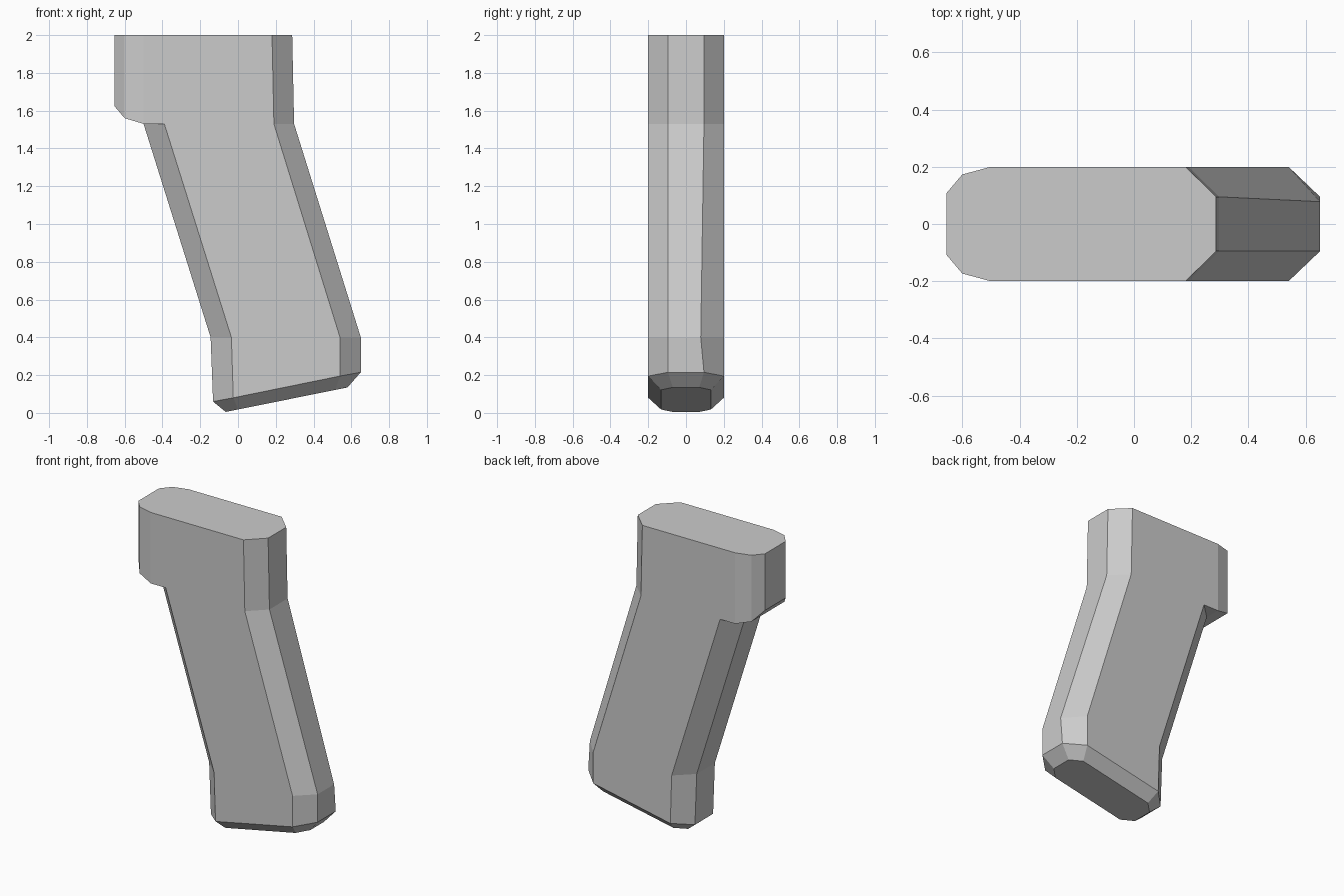
import bpy
import bmesh

cube = bpy.data.objects.get("Cube")
if cube:
    bpy.data.objects.remove(cube, do_unlink=True)

# Single flat grey
grey = bpy.data.materials.new("grey")
grey.use_nodes = True
colour = (0.6, 0.6, 0.6, 1)
grey.diffuse_color = colour
grey.node_tree.nodes["Principled BSDF"].inputs["Base Color"].default_value = colour

bm = bmesh.new()
W = 0.2    # half thickness
E = 0.095  # half width of the end flats


def ring(half):
    """Closed loop of vertices from one half outline, mirrored in y."""
    near = [bm.verts.new((x, -y, z)) for x, y, z in half]
    far = [bm.verts.new((x, y, z)) for x, y, z in reversed(half)]
    return near + far


def bridge(lower, upper):
    n = len(lower)
    for i in range(n):
        j = (i + 1) % n
        bm.faces.new((lower[i], lower[j], upper[j], upper[i]))


def section(points, end=E, side=W):
    """Chamfered section: front end, two side corners, back end."""
    return ring([(x, y, z) for (x, z), y in zip(points, (end, side, side, end))])


# Grip: chamfered foot, slanted rim, lower and upper bends
foot = section([(-0.065, 0.005), (0.0, 0.018), (0.515, 0.122), (0.58, 0.135)], 0.07, 0.132)
rim = section([(-0.132, 0.06), (-0.025, 0.08), (0.54, 0.195), (0.65, 0.215)])
low = section([(-0.145, 0.4), (-0.035, 0.4), (0.54, 0.4), (0.65, 0.4)])
low[4].co.y = 0.078
neck = section([(-0.5, 1.53), (-0.39, 1.53), (0.19, 1.53), (0.297, 1.53)])
for a, b in ((foot, rim), (rim, low), (low, neck)):
    bridge(a, b)
bm.faces.new(foot[::-1])

# Head: overhanging nose with a rounded underside and a flat top
nose = [(-0.655, 0.108, 1.625), (-0.6, 0.173, 1.56), (-0.5, W, 1.53)]
base = ring(nose + [(-0.39, W, 1.53), (0.19, W, 1.53), (0.297, E, 1.53)])
top = ring([(x, y, 2) for x, y, z in nose] + [(-0.39, W, 2), (0.18, W, 2), (0.287, E, 2)])
bridge(base, top)
bm.faces.new(top)

# Underside of the nose, closed around the neck
for i in range(2):
    bm.faces.new((base[i], base[-1 - i], base[-2 - i], base[i + 1]))
bm.faces.new((base[2], base[-3], neck[-1], neck[0]))
bm.faces.new((base[2], neck[0], neck[1]))
bm.faces.new((base[-3], neck[-2], neck[-1]))

bmesh.ops.remove_doubles(bm, verts=bm.verts, dist=0.001)
bmesh.ops.recalc_face_normals(bm, faces=bm.faces)

mesh = bpy.data.meshes.new("grip")
bm.to_mesh(mesh)
bm.free()
mesh.materials.append(grey)
bpy.context.collection.objects.link(bpy.data.objects.new("grip", mesh))
